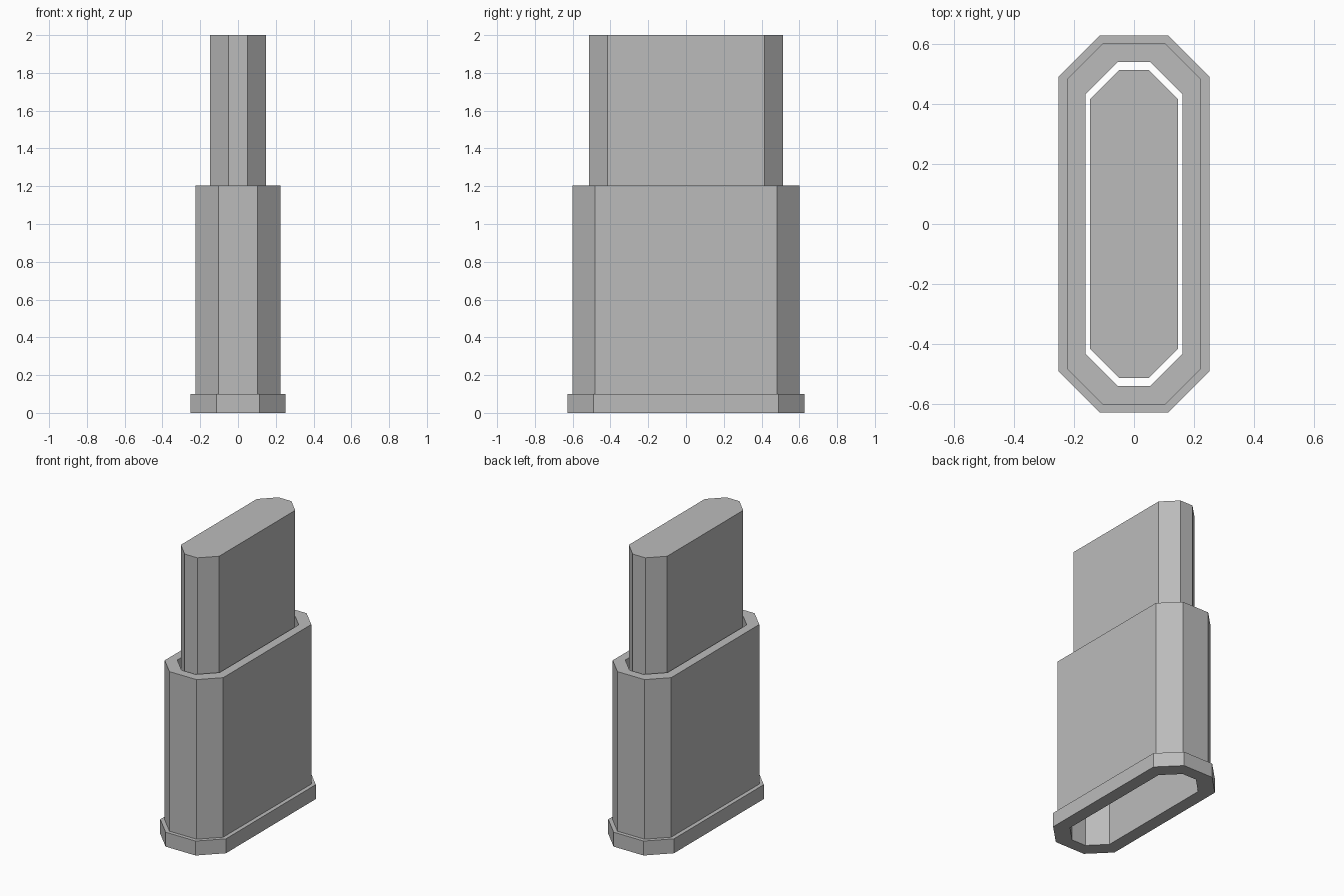
import bpy
import bmesh

cube = bpy.data.objects.get("Cube")
if cube:
    bpy.data.objects.remove(cube, do_unlink=True)

grey = bpy.data.materials.new("mid grey")
grey.use_nodes = True
colour = (0.5, 0.5, 0.5, 1)
grey.diffuse_color = colour
grey.node_tree.nodes["Principled BSDF"].inputs["Base Color"].default_value = colour


def octagon(half_x, half_y, cut):
    """Rectangle outline with its four corners cut at 45 degrees."""
    x, y = half_x - cut, half_y - cut
    return [(half_x, -y), (half_x, y), (x, half_y), (-x, half_y),
            (-half_x, y), (-half_x, -y), (-x, -half_y), (x, -half_y)]


def loft(name, rings, closed):
    """Join (outline, height) rings; closed runs back to the first, else ends are capped."""
    bm = bmesh.new()
    loops = [[bm.verts.new((x, y, z)) for x, y in outline] for outline, z in rings]
    pairs = list(zip(loops, loops[1:]))
    if closed:
        pairs.append((loops[-1], loops[0]))
    else:
        bm.faces.new(loops[0])
        bm.faces.new(loops[-1])
    for low, high in pairs:
        for i in range(len(low)):
            j = (i + 1) % len(low)
            bm.faces.new((low[i], low[j], high[j], high[i]))
    bmesh.ops.recalc_face_normals(bm, faces=bm.faces)
    mesh = bpy.data.meshes.new(name)
    bm.to_mesh(mesh)
    bm.free()
    mesh.materials.append(grey)
    obj = bpy.data.objects.new(name, mesh)
    bpy.context.collection.objects.link(obj)
    return obj


flange = octagon(0.252, 0.628, 0.137)
body = octagon(0.224, 0.602, 0.12)
bore = octagon(0.162, 0.541, 0.108)
blade = octagon(0.147, 0.514, 0.098)

# Hollow sleeve with a stepped foot, open at both ends
loft("outer_sleeve", [(bore, 0), (flange, 0), (flange, 0.1),
                      (body, 0.1), (body, 1.205), (bore, 1.205)], True)

# Solid block sliding inside the sleeve
loft("inner_block", [(blade, 0.9), (blade, 2)], False)
